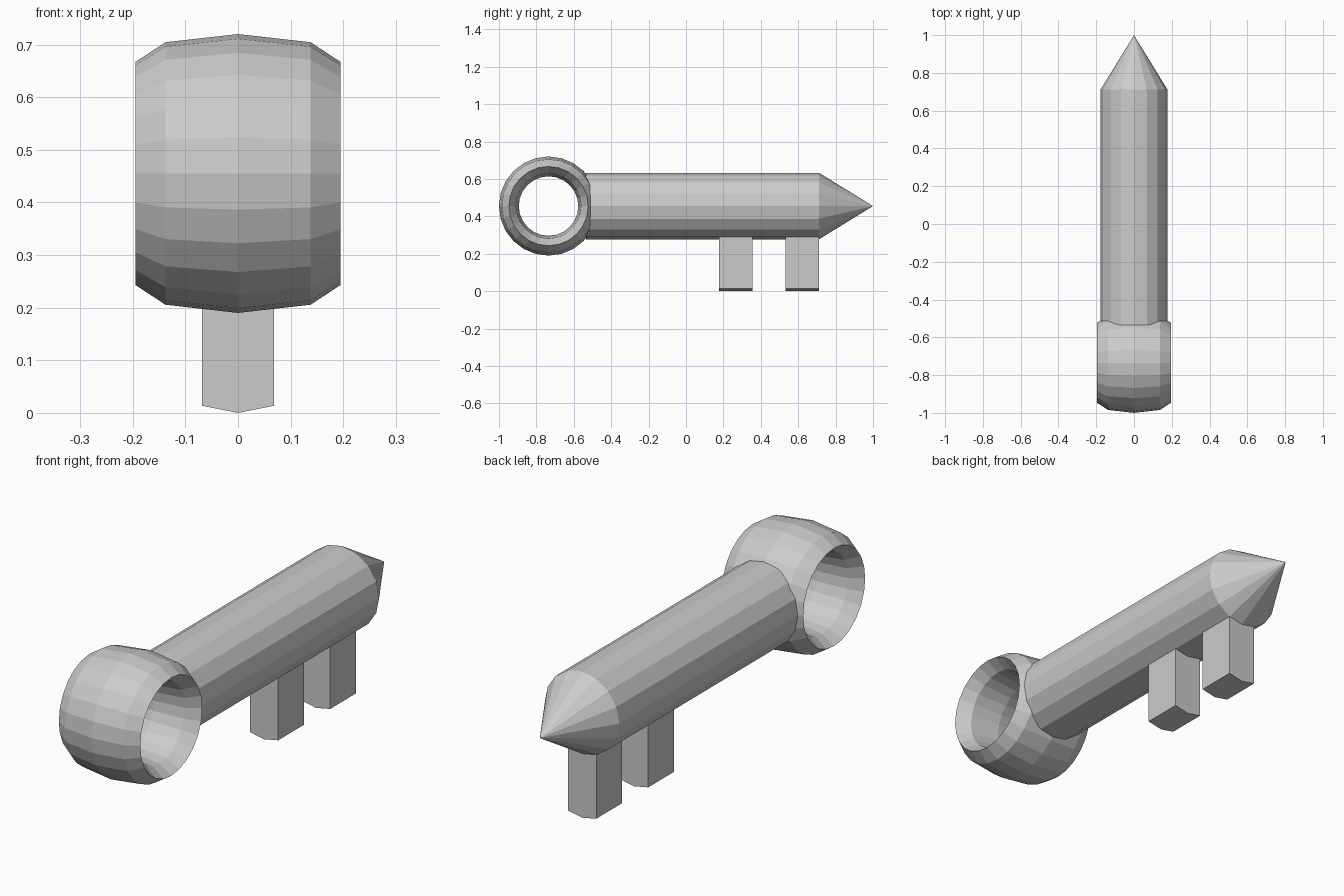
import bpy, bmesh
from math import sin, cos, tau

if "Cube" in bpy.data.objects:
    bpy.data.objects.remove(bpy.data.objects["Cube"])

R = 0.1778          # shaft radius, also the spacing of the shaft's loops
ZC = 0.455          # height of the shaft axis
SIDES = 16


def finish(name, bm):
    bmesh.ops.recalc_face_normals(bm, faces=bm.faces)
    mesh = bpy.data.meshes.new(name)
    bm.to_mesh(mesh)
    bm.free()
    obj = bpy.data.objects.new(name, mesh)
    bpy.context.collection.objects.link(obj)
    return obj


# Shaft with pointed tip; vertex 0 of each loop is at the bottom
bm = bmesh.new()
y_start = 0.711 - 7 * R
loops = [[bm.verts.new((R * sin(tau * i / SIDES), y_start + k * R,
                        ZC - R * cos(tau * i / SIDES)))
          for i in range(SIDES)] for k in range(8)]
teeth = []
for k in range(7):
    for i in range(SIDES):
        j = (i + 1) % SIDES
        face = bm.faces.new((loops[k][i], loops[k][j],
                             loops[k + 1][j], loops[k + 1][i]))
        if k in (4, 6) and i in (0, SIDES - 1):
            teeth.append(face)
bm.faces.new(loops[0])
tip = bm.verts.new((0, 1.0, ZC))
for i in range(SIDES):
    bm.faces.new((loops[-1][i], loops[-1][(i + 1) % SIDES], tip))
bmesh.ops.recalc_face_normals(bm, faces=bm.faces)

# Teeth pulled straight down from the two lowest faces of a shaft section
out = bmesh.ops.extrude_face_region(bm, geom=teeth)
bmesh.ops.delete(bm, geom=[f for f in teeth if f.is_valid], context='FACES_ONLY')
bmesh.ops.translate(bm, vec=(0, 0, R - ZC),
                    verts=[g for g in out["geom"] if isinstance(g, bmesh.types.BMVert)])
finish("shaft_and_teeth", bm)

# Handle ring: torus about x with a wide, thin cross-section
bm = bmesh.new()
MAJ, MIN = 24, 8
grid = []
for i in range(MAJ):
    a = tau * i / MAJ
    row = []
    for j in range(MIN):
        b = tau * j / MIN
        r = 0.212 + 0.053 * cos(b)
        row.append(bm.verts.new((0.195 * sin(b), -0.735 + r * cos(a), ZC + r * sin(a))))
    grid.append(row)
for i in range(MAJ):
    for j in range(MIN):
        n, m = (i + 1) % MAJ, (j + 1) % MIN
        bm.faces.new((grid[i][j], grid[n][j], grid[n][m], grid[i][m]))
finish("handle_ring", bm)
